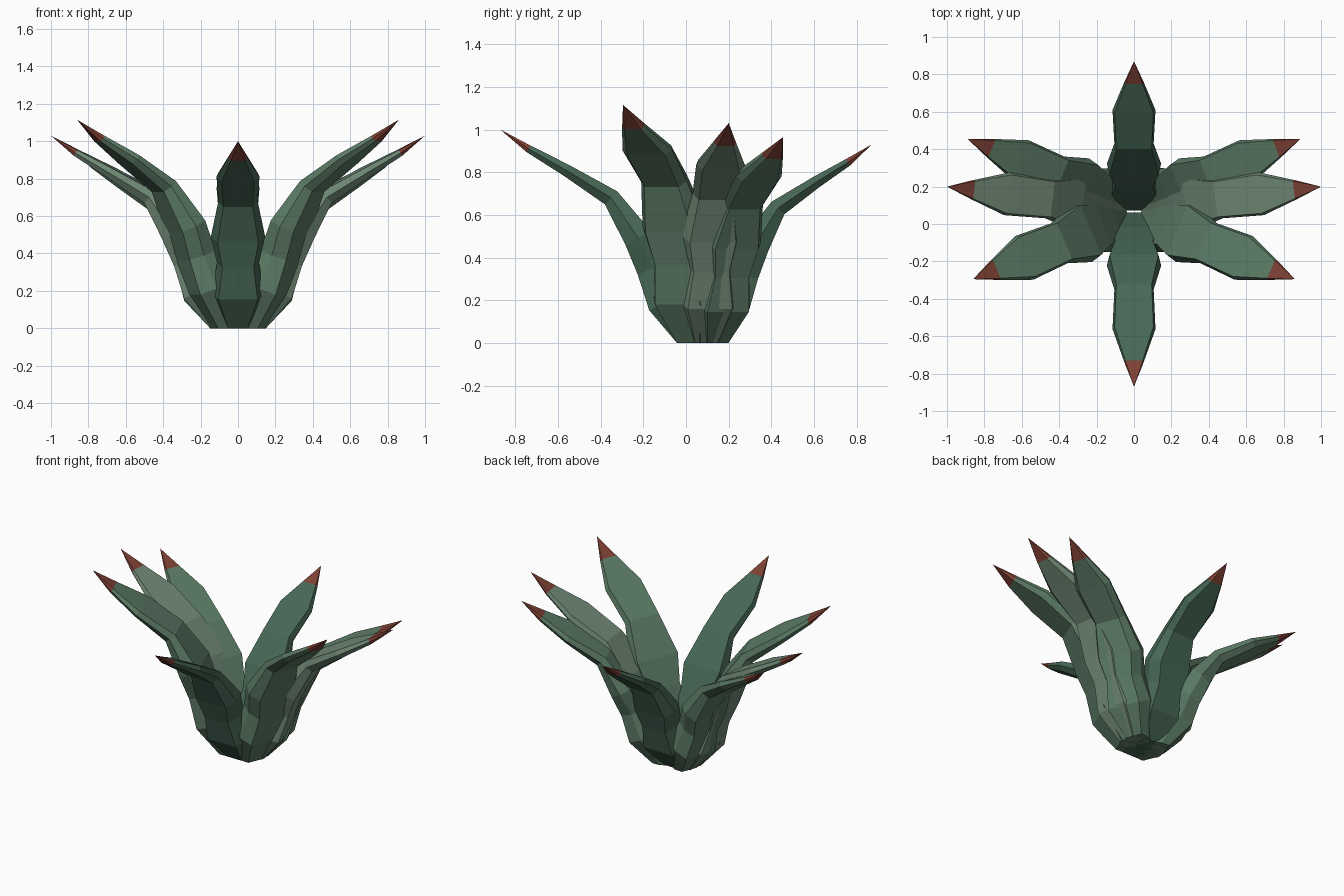
import bpy, bmesh
from mathutils import Vector

if "Cube" in bpy.data.objects:
    bpy.data.objects.remove(bpy.data.objects["Cube"])


def material(name, rgb):
    m = bpy.data.materials.new(name)
    m.diffuse_color = (*rgb, 1)
    m.use_nodes = True
    m.node_tree.nodes["Principled BSDF"].inputs["Base Color"].default_value = m.diffuse_color
    return m


TIP = material("tip_red", (0.21, 0.052, 0.034))
GREY_GREEN = material("grey_green", (0.16, 0.25, 0.18))
MID_GREEN = material("mid_green", (0.105, 0.195, 0.13))
DEEP_GREEN = material("deep_green", (0.062, 0.135, 0.09))

# stations along a leaf: outward fraction, height fraction, half width, half thickness
RINGS = [(0, 0, .07, .052), (.12, .19, .14, .085), (.19, .35, .112, .075),
         (.265, .49, .145, .068), (.41, .68, .105, .042), (.65, .81, .115, .028),
         (.85, .91, .052, .018)]
# hexagonal leaf section: across, through
SECTION = [(-.9, 1), (.9, 1), (1, 0), (.75, -1), (-.75, -1), (-1, 0)]


def leaf(name, base, tip, green, wide=1.0):
    base, tip = Vector(base), Vector(tip)
    run = Vector((tip.x - base.x, tip.y - base.y, 0))
    out = run.normalized()
    up = Vector((0, 0, 1))
    side = up.cross(out)
    path = [base + run * f + up * tip.z * g for f, g, _, _ in RINGS] + [tip]
    bm = bmesh.new()
    rings = []
    for i, (_, _, w, t) in enumerate(RINGS):
        if i == 0:
            normal = -out                      # flat foot on the ground
        else:
            normal = (path[i + 1] - path[i - 1]).normalized().cross(side)
        rings.append([bm.verts.new(path[i] + side * a * w * wide + normal * b * t)
                      for a, b in SECTION])
    n = len(SECTION)
    for r0, r1 in zip(rings, rings[1:]):
        for k in range(n):
            bm.faces.new((r0[k], r0[(k + 1) % n], r1[(k + 1) % n], r1[k]))
    bm.faces.new(rings[0])
    # pointed red tip
    apex = bm.verts.new(tip)
    for k in range(n):
        bm.faces.new((rings[-1][k], rings[-1][(k + 1) % n], apex)).material_index = 1
    bmesh.ops.recalc_face_normals(bm, faces=bm.faces)
    me = bpy.data.meshes.new(name)
    bm.to_mesh(me)
    bm.free()
    me.materials.append(green)
    me.materials.append(TIP)
    bpy.context.collection.objects.link(bpy.data.objects.new(name, me))


# single leaves on the centre line
leaf("front_leaf", (0, .01, 0), (0, -.87, 1.0), DEEP_GREEN)
leaf("back_leaf", (0, .125, 0), (0, .87, .93), DEEP_GREEN)

# mirrored leaves on both sides
for label, s in (("right", 1), ("left", -1)):
    leaf(f"{label}_side_leaf", (s * .09, .09, 0), (s * 1.0, .20, 1.03), GREY_GREEN)
    leaf(f"{label}_front_leaf", (s * .08, .03, 0), (s * .86, -.295, 1.115), MID_GREEN, 1.1)
    leaf(f"{label}_back_leaf", (s * .08, .13, 0), (s * .89, .455, .965), MID_GREEN)
